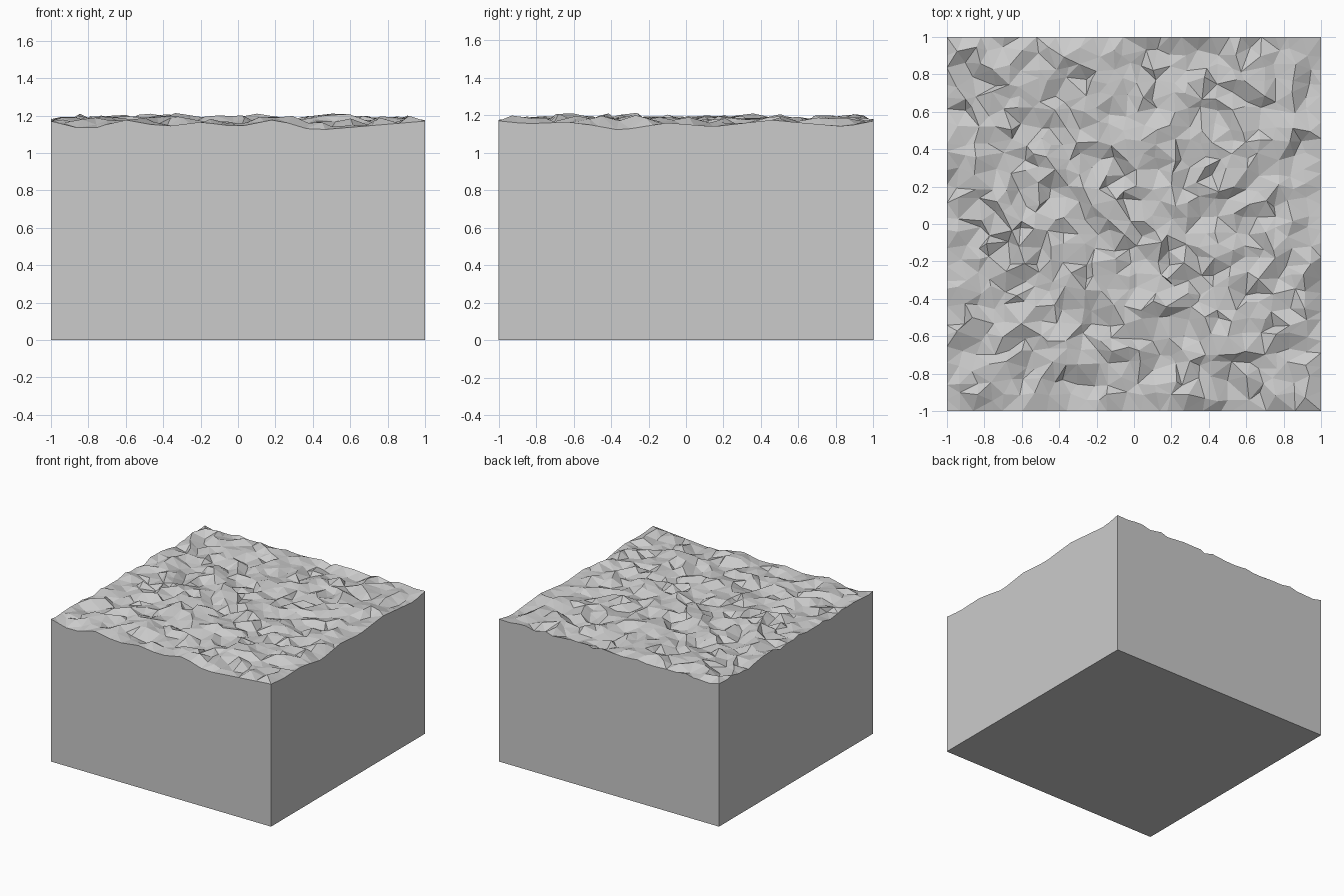
import bpy
import bmesh
import random
from math import exp
from mathutils import Vector, noise

random.seed(7)
cube = bpy.data.objects.get("Cube")
if cube:
    bpy.data.objects.remove(cube, do_unlink=True)

# One plain stone colour
stone = bpy.data.materials.new("stone grey")
stone.use_nodes = True
colour = (0.6, 0.6, 0.6, 1)
stone.diffuse_color = colour
stone.node_tree.nodes["Principled BSDF"].inputs["Base Color"].default_value = colour

CELLS = 25
STEP = 2 / CELLS
BASE = 1.168

# Rim heights along the front (by x) and the right side (by y)
FRONT = [(-1, 1.17), (-.8, 1.12), (-.62, 1.18), (-.4, 1.14), (-.2, 1.165),
         (0, 1.14), (.2, 1.18), (.4, 1.12), (1, 1.17)]
SIDE = [(-1, 1.17), (-.85, 1.155), (-.6, 1.165), (-.35, 1.12), (-.1, 1.16),
        (.15, 1.14), (.45, 1.175), (.85, 1.14), (1, 1.17)]
# Peaks: x, y, height
PEAKS = [(.18, -.87, 1.24), (-.32, -.22, 1.235), (.38, -.55, 1.228),
         (-.2, .12, 1.215), (-.45, .35, 1.215), (.65, .77, 1.215),
         (-.85, .35, 1.21), (-.35, .9, 1.22)]


def rim(profile, t):
    for (a, za), (b, zb) in zip(profile, profile[1:]):
        if t <= b + 1e-5:
            return za + (zb - za) * (t - a) / (b - a)
    return profile[-1][1]


def height(x, y):
    if y < -.999:
        return rim(FRONT, x)
    if x > .999:
        return rim(SIDE, y)
    z = BASE + .025 * noise.noise(Vector((x * 4, y * 4, 3)))
    edge = max(abs(x), abs(y)) > .999
    z += random.uniform(-.012, .012) if edge else random.uniform(-.03, .03)
    for px, py, pz in PEAKS:
        near = exp(-((x - px) ** 2 + (y - py) ** 2) / .003)
        z += (pz - z) * near
    return z


# Rugged top: a jittered triangle grid whose rim stays on the block's sides
bm = bmesh.new()
bmesh.ops.create_grid(bm, x_segments=CELLS, y_segments=CELLS, size=1)
for v in bm.verts:
    x, y = v.co.x, v.co.y
    if abs(x) < .999:
        v.co.x += random.uniform(-.36, .36) * STEP
    if abs(y) < .999:
        v.co.y += random.uniform(-.36, .36) * STEP
    v.co.z = height(v.co.x, v.co.y)
bmesh.ops.triangulate(bm, faces=bm.faces[:], quad_method='SHORT_EDGE')

# Straight sides and flat underside
rim_edges = [e for e in bm.edges if e.is_boundary]
walls = bmesh.ops.extrude_edge_only(bm, edges=rim_edges)["geom"]
for v in walls:
    if isinstance(v, bmesh.types.BMVert):
        v.co.z = 0
bmesh.ops.holes_fill(bm, edges=[e for e in bm.edges if e.is_boundary], sides=0)
bmesh.ops.recalc_face_normals(bm, faces=bm.faces[:])

mesh = bpy.data.meshes.new("ground_block")
bm.to_mesh(mesh)
bm.free()
mesh.materials.append(stone)
block = bpy.data.objects.new("ground_block", mesh)
bpy.context.collection.objects.link(block)
